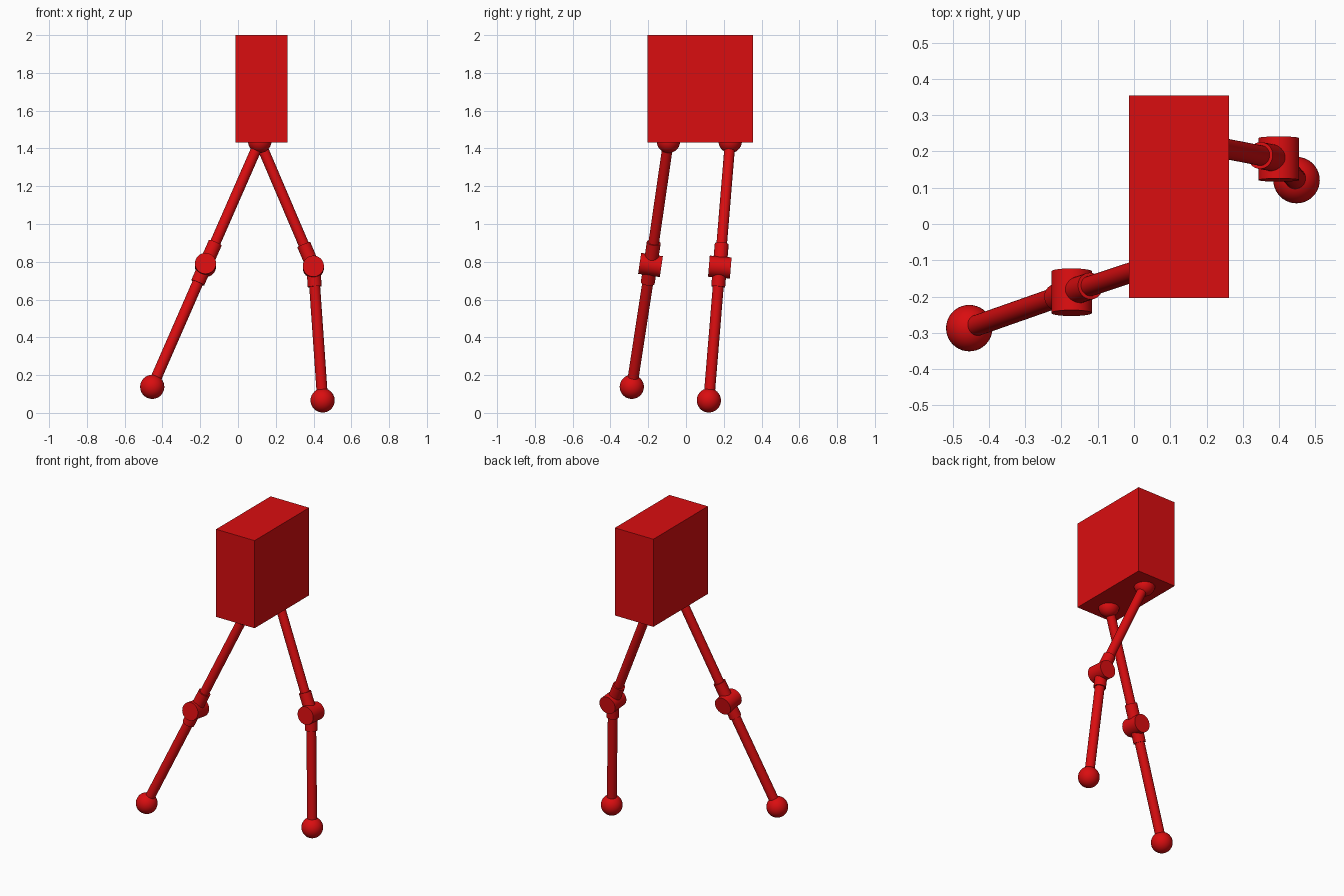
import bpy, math
from mathutils import Vector

if "Cube" in bpy.data.objects:
    bpy.data.objects.remove(bpy.data.objects["Cube"])

red = bpy.data.materials.new("red paint")
red.diffuse_color = (0.7, 0.004, 0.005, 1)
red.use_nodes = True
red.node_tree.nodes["Principled BSDF"].inputs["Base Color"].default_value = red.diffuse_color


def finish(name, smooth=True):
    ob = bpy.context.object
    ob.name = name
    ob.data.materials.append(red)
    if smooth:
        bpy.ops.object.shade_smooth_by_angle(angle=math.radians(35))
    return ob


def rod(name, a, b, r):
    a, b = Vector(a), Vector(b)
    d = b - a
    bpy.ops.mesh.primitive_cylinder_add(
        vertices=40, radius=r, depth=d.length, location=(a + b) / 2,
        rotation=d.to_track_quat('Z', 'Y').to_euler())
    return finish(name)


def ball(name, c, r):
    bpy.ops.mesh.primitive_uv_sphere_add(segments=40, ring_count=20, radius=r, location=c)
    return finish(name)


# Torso block
bpy.ops.mesh.primitive_cube_add(size=1, location=(0.124, 0.075, 1.716))
bpy.context.object.scale = (0.276, 0.559, 0.568)
bpy.ops.object.transform_apply(location=False, rotation=False, scale=True)
finish("torso", False)


def leg(side, hip, knee, foot):
    hip, knee, foot = Vector(hip), Vector(knee), Vector(foot)
    up = (hip - knee).normalized()
    down = (foot - knee).normalized()
    # Knee hinge axis: sideways, square to the leg's lean
    lean = (hip.y - foot.y) / (hip.z - foot.z)
    axis = Vector((0, 1, -lean)).normalized()
    ball(side + "_hip_joint", hip, 0.062)
    rod(side + "_thigh", hip, knee, 0.028)
    rod(side + "_upper_knee_sleeve", knee + up * 0.13, knee + up * 0.01, 0.037)
    rod(side + "_knee_hinge", knee - axis * 0.058, knee + axis * 0.058, 0.056)
    rod(side + "_lower_knee_sleeve", knee + down * 0.01, knee + down * 0.104, 0.037)
    rod(side + "_shin", knee, foot, 0.029)
    ball(side + "_foot", foot, 0.064)


# Two striding legs
leg("front", (0.115, -0.093, 1.438), (-0.172, -0.188, 0.783), (-0.454, -0.287, 0.138))
leg("back", (0.115, 0.234, 1.438), (0.399, 0.179, 0.772), (0.448, 0.121, 0.066))
